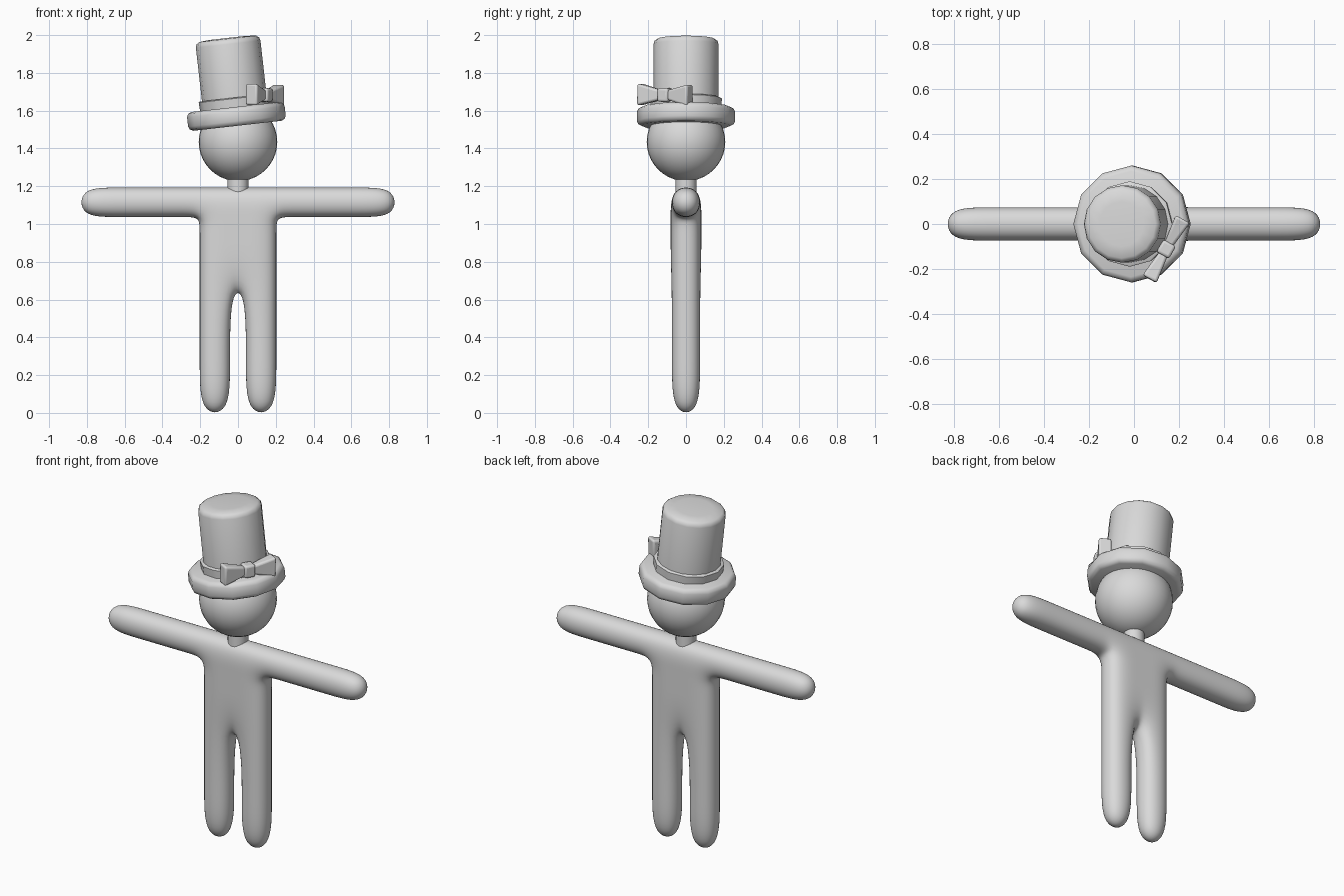
import bpy, bmesh, math
from mathutils import Matrix, Vector

if "Cube" in bpy.data.objects:
    bpy.data.objects.remove(bpy.data.objects["Cube"])

grey = bpy.data.materials.new("plain_grey")
grey.diffuse_color = (0.7, 0.7, 0.7, 1)
grey.use_nodes = True
grey.node_tree.nodes["Principled BSDF"].inputs["Base Color"].default_value = grey.diffuse_color


def finish(name, bm, matrix=Matrix(), angle=45, subdiv=0, bevel=0):
    bmesh.ops.recalc_face_normals(bm, faces=bm.faces)
    mesh = bpy.data.meshes.new(name)
    bm.to_mesh(mesh)
    bm.free()
    mesh.materials.append(grey)
    obj = bpy.data.objects.new(name, mesh)
    bpy.context.collection.objects.link(obj)
    obj.matrix_world = matrix
    bpy.ops.object.select_all(action='DESELECT')
    obj.select_set(True)
    bpy.context.view_layer.objects.active = obj
    bpy.ops.object.shade_smooth_by_angle(angle=math.radians(angle))
    if bevel:
        m = obj.modifiers.new("soft_edges", 'BEVEL')
        m.width, m.segments = bevel, 3
    if subdiv:
        m = obj.modifiers.new("smooth", 'SUBSURF')
        m.levels = m.render_levels = subdiv
    return obj


def lathe(name, profile, sides, matrix=Matrix(), angle=45):
    """Spin (radius, height) points into a closed capped solid."""
    bm = bmesh.new()
    rings = [[bm.verts.new((r * math.cos(2 * math.pi * i / sides),
                            r * math.sin(2 * math.pi * i / sides), z))
              for i in range(sides)] for r, z in profile]
    for a, b in zip(rings, rings[1:]):
        for i in range(sides):
            j = (i + 1) % sides
            bm.faces.new((a[i], a[j], b[j], b[i]))
    bm.faces.new(rings[0])
    bm.faces.new(rings[-1])
    return finish(name, bm, matrix, angle)


# Body: T-shaped block cage of grid cells, rounded by subdivision
xs = [-.845, -.64, -.27, -.21, -.035, .035, .21, .27, .64, .845]
zs = [-.02, .27, .635, .97, 1.03, 1.2]
cells = {(i, 4) for i in range(9)}                      # arms and shoulders
cells |= {(i, j) for i in (3, 5) for j in range(5)}     # legs and flanks
cells |= {(4, j) for j in (2, 3)}                       # middle of torso
bm = bmesh.new()
grid = {}


def corner(i, j, side):
    if (i, j, side) not in grid:
        grid[i, j, side] = bm.verts.new((xs[i], side * .081, zs[j]))
    return grid[i, j, side]


for i, j in sorted(cells):
    loop = [(i, j), (i + 1, j), (i + 1, j + 1), (i, j + 1)]
    for side in (-1, 1):
        bm.faces.new([corner(a, b, side) for a, b in loop])
    for k, (di, dj) in enumerate([(0, -1), (1, 0), (0, 1), (-1, 0)]):
        if (i + di, j + dj) not in cells:
            p, q = loop[k], loop[(k + 1) % 4]
            bm.faces.new((corner(*p, -1), corner(*q, -1),
                          corner(*q, 1), corner(*p, 1)))
finish("body", bm, angle=180, subdiv=3)

# Neck and head
lathe("neck", [(.055, 1.15), (.055, 1.27)], 24)
bm = bmesh.new()
bmesh.ops.create_uvsphere(bm, u_segments=32, v_segments=20, radius=.208)
finish("head", bm, Matrix.Translation((0, 0, 1.435)), 180)

# Tilted top hat
hat = Matrix.Translation((-.003, 0, 1.52)) @ Matrix.Rotation(-.113, 4, 'Y')
lathe("hat_brim", [(.235, 0), (.252, .008), (.26, .025), (.26, .075),
                   (.252, .092), (.235, .1)], 12, hat, 50)
lathe("hat_band", [(.187, .09), (.19, .145), (.183, .15)], 12, hat, 40)
lathe("hat_crown", [(.172, .09), (.172, .435), (.167, .452), (.152, .463),
                    (.1, .468)], 16, hat, 60)

# Bow on the hat band: local x along the bow, -y facing outward
bow = (Matrix.Translation((.143, -.112, 1.683)) @ Matrix.Rotation(math.radians(61), 4, 'Z')
       @ Matrix.Rotation(math.radians(1), 4, 'Y'))


def bow_part(name, sections):
    """Box with (x, half thickness, half height) sections along the bow."""
    bm = bmesh.new()
    rings = [[bm.verts.new((x, sy * t, sz * h))
              for sy, sz in ((-1, -1), (1, -1), (1, 1), (-1, 1))] for x, t, h in sections]
    for a, b in zip(rings, rings[1:]):
        for k in range(4):
            m = (k + 1) % 4
            bm.faces.new((a[k], a[m], b[m], b[k]))
    bm.faces.new(rings[0])
    bm.faces.new(rings[-1])
    finish(name, bm, bow, 60, bevel=.012)


bow_part("bow_knot", [(-.032, .032, .036), (.032, .032, .036)])
for side, label in ((-1, "left"), (1, "right")):
    bow_part("bow_wing_" + label, [(side * .02, .02, .025),
                                   (side * .152, .036, .058)])
